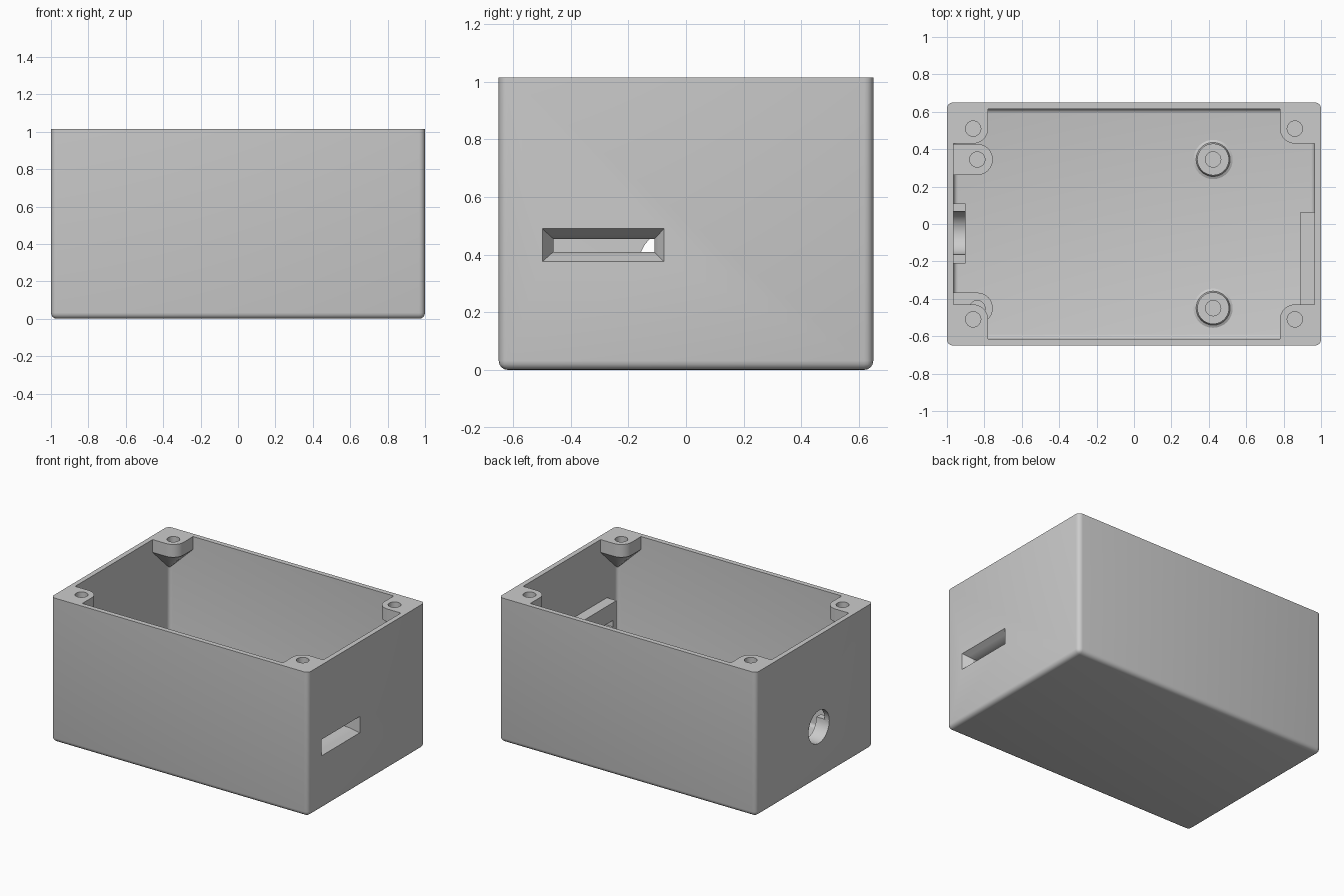
import bpy, bmesh, math
from mathutils import Matrix, Vector

if "Cube" in bpy.data.objects:
    bpy.data.objects.remove(bpy.data.objects["Cube"])

grey = bpy.data.materials.new("grey_plastic")
grey.diffuse_color = (0.6, 0.6, 0.6, 1)
grey.use_nodes = True
grey.node_tree.nodes["Principled BSDF"].inputs["Base Color"].default_value = grey.diffuse_color
TOP, X, Y = 1.015, 1.0, 0.65          # outer size
IX, IY, FLOOR = 0.965, 0.615, 0.04    # cavity size
parts = []


def finish(name, bm, part=True):
    bmesh.ops.recalc_face_normals(bm, faces=bm.faces[:])
    me = bpy.data.meshes.new(name)
    bm.to_mesh(me)
    bm.free()
    ob = bpy.data.objects.new(name, me)
    bpy.context.collection.objects.link(ob)
    if part:
        me.materials.append(grey)
        parts.append(ob)
    else:
        ob.hide_render = True
    return ob


def box(name, lo, hi, bevel=0, part=True):
    """Box, optionally with every edge except the top ones rounded."""
    bm = bmesh.new()
    bmesh.ops.create_cube(bm, size=1)
    for v in bm.verts:
        v.co = Vector([lo[i] if v.co[i] < 0 else hi[i] for i in range(3)])
    if bevel:
        edges = [e for e in bm.edges if min(v.co.z for v in e.verts) < hi[2] - 1e-4]
        bmesh.ops.bevel(bm, geom=edges, offset=bevel, segments=4, profile=0.5,
                        affect='EDGES', clamp_overlap=True)
    return finish(name, bm, part)


def loft(name, rings, part=True):
    """Closed solid through rings of equal point count."""
    bm = bmesh.new()
    vs = [[bm.verts.new(p) for p in r] for r in rings]
    n = len(vs[0])
    for a, b in zip(vs, vs[1:]):
        for i in range(n):
            bm.faces.new((a[i], a[(i + 1) % n], b[(i + 1) % n], b[i]))
    bm.faces.new(vs[0])
    bm.faces.new(vs[-1])
    return finish(name, bm, part)


def cylinder(name, centre, r, depth, axis='Z'):
    bm = bmesh.new()
    m = Matrix.Translation(centre)
    if axis == 'X':
        m = m @ Matrix.Rotation(math.pi / 2, 4, 'Y')
    bmesh.ops.create_cone(bm, cap_ends=True, segments=32, radius1=r, radius2=r,
                          depth=depth, matrix=m)
    return finish(name, bm, False)


def cut(ob, *cutters):
    bpy.context.view_layer.objects.active = ob
    for c in cutters:
        m = ob.modifiers.new("cut", 'BOOLEAN')
        m.operation, m.solver, m.object = 'DIFFERENCE', 'EXACT', c
        bpy.ops.object.modifier_apply(modifier=m.name)


def arc(cx, cy, r, a0, a1, n):
    return [(cx + r * math.cos(math.radians(a0 + (a1 - a0) * i / n)),
             cy + r * math.sin(math.radians(a0 + (a1 - a0) * i / n))) for i in range(n + 1)]


# Open-topped case
case = box("case", (-X, -Y, 0), (X, Y, TOP), 0.032)
cavity = box("cavity_cutter", (-IX, -IY, FLOOR), (IX, IY, TOP + 0.2), 0.025, False)


# Flared connector slot in the right wall
def slot_ring(x, y0, y1, z0, z1):
    return [(x, y0, z0), (x, y1, z0), (x, y1, z1), (x, y0, z1)]


slot = loft("slot_cutter", [slot_ring(1.01, -0.505, -0.07, 0.37, 0.496),
                            slot_ring(0.94, -0.46, -0.11, 0.41, 0.455),
                            slot_ring(0.85, -0.46, -0.11, 0.41, 0.455)], False)
connector_block = box("connector_block", (0.89, -0.50, 0.28), (0.968, 0.065, 0.58))

# Round cable hole in the left wall with a half-round cradle behind it
hole = cylinder("cable_hole_cutter", (-0.95, -0.048, 0.37), 0.115, 0.3, 'X')
cradle = box("cable_cradle", (-0.968, -0.21, 0.20), (-0.90, 0.11, 0.37))

cut(case, cavity, slot, hole)
cut(connector_block, slot)
cut(cradle, hole)

# Lid screw bosses in the corners, tapering back into the walls
outline = [(IX + 0.003, IY + 0.003), (0.78, IY + 0.003)]
outline += arc(0.86, 0.51, 0.08, 180, 270, 8) + [(IX + 0.003, 0.43)]
for sx in (-1, 1):
    for sy in (-1, 1):
        ring = lambda z: [(sx * x, sy * y, z) for x, y in outline]
        tip = [(sx * (IX + 0.003 + (x - IX - 0.003) * 0.01),
                sy * (IY + 0.003 + (y - IY - 0.003) * 0.01), 0.745) for x, y in outline]
        boss = loft("lid_screw_boss", [ring(TOP), ring(0.925), tip])
        cut(boss, cylinder("screw_hole_cutter", (sx * 0.86, sy * 0.51, TOP), 0.041, 0.14))

# Board standoffs: round ones on the floor, the left pair joined to the wall
STAND = 0.16
for y in (0.345, -0.45):
    for x in (0.423, -0.838):
        if x > 0:
            prof = [(0.105, FLOOR - 0.005), (0.105, FLOOR + 0.001), (0.091, FLOOR + 0.008),
                    (0.085, FLOOR + 0.025), (0.085, STAND)]
            rings = [[(px, py, z) for px, py in arc(x, y, r, 0, 348.75, 31)] for r, z in prof]
            name = "round_standoff"
        else:
            flat = arc(x, y, 0.083, -90, 90, 16) + [(-0.968, y + 0.083), (-0.968, y - 0.083)]
            rings = [[(px, py, z) for px, py in flat] for z in (FLOOR - 0.005, STAND)]
            name = "wall_standoff"
        stand = loft(name, rings)
        cut(stand, cylinder("standoff_hole_cutter", (x, y, STAND), 0.041, 0.16))

# Smooth rounded edges, keep the corners sharp; remove the used cutters
for ob in [o for o in bpy.data.objects if o not in parts]:
    bpy.data.objects.remove(ob)
bpy.ops.object.select_all(action='DESELECT')
for ob in parts:
    ob.select_set(True)
bpy.context.view_layer.objects.active = parts[0]
bpy.ops.object.shade_smooth_by_angle(angle=math.radians(32))
